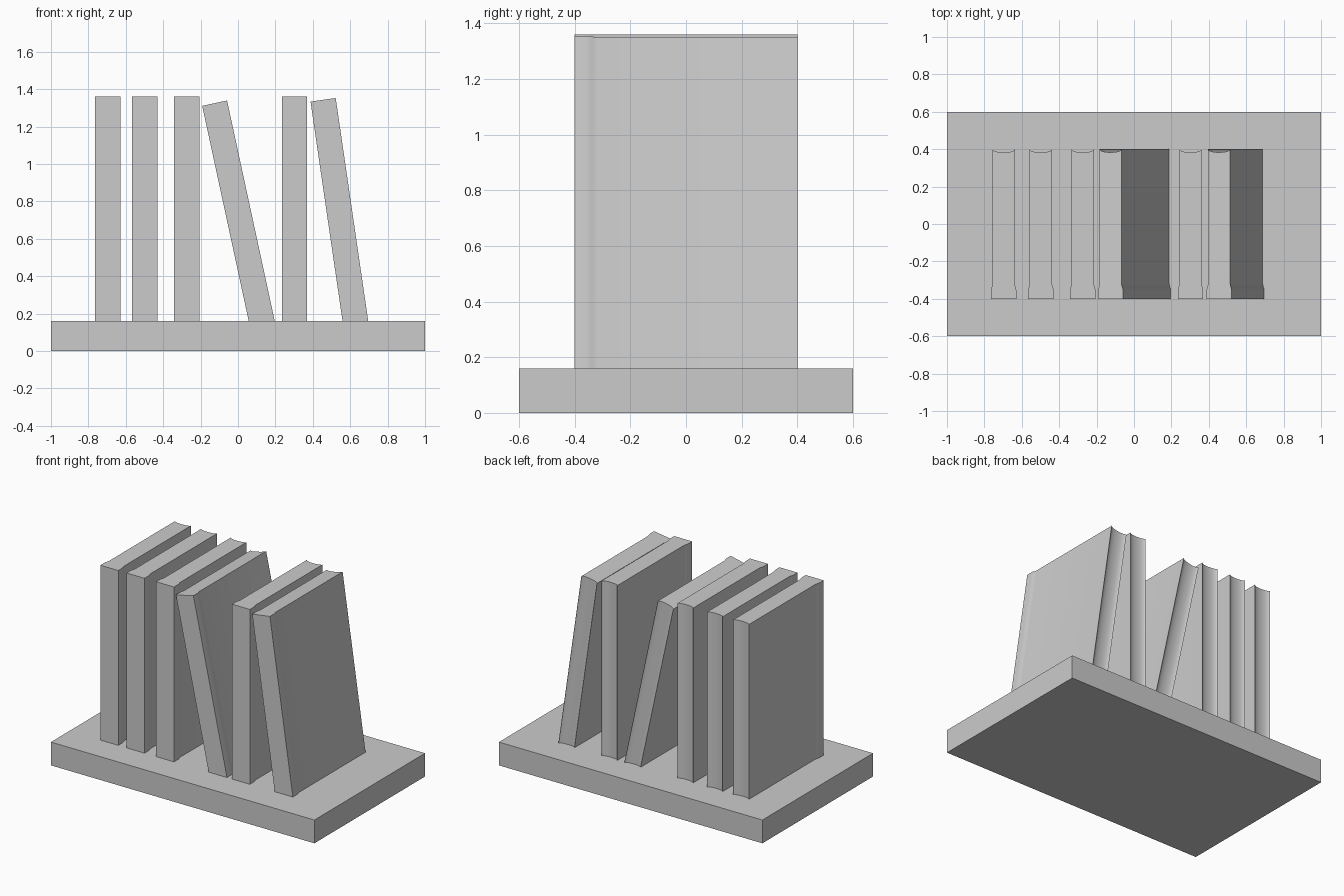
import bpy, bmesh, math

if "Cube" in bpy.data.objects:
    bpy.data.objects.remove(bpy.data.objects["Cube"])


def add_mesh(name, bm):
    bmesh.ops.recalc_face_normals(bm, faces=bm.faces)
    mesh = bpy.data.meshes.new(name)
    bm.to_mesh(mesh)
    bm.free()
    ob = bpy.data.objects.new(name, mesh)
    bpy.context.collection.objects.link(ob)
    return ob


# base slab
bm = bmesh.new()
bmesh.ops.create_cube(bm, size=1)
for v in bm.verts:
    v.co.x *= 2.0
    v.co.y *= 1.2
    v.co.z = (v.co.z + 0.5) * 0.16
add_mesh("base", bm)


def book_outline():
    # right half: wide spine at the front, narrowing into the cover
    half = [(0.068, -0.4), (0.068, -0.355), (0.066, -0.343),
            (0.062, -0.332), (0.06, -0.32), (0.06, 0.4)]
    # concave page edge at the back, between the cover edges
    steps = 10
    cove = []
    for i in range(1, steps):
        a = math.pi * i / steps
        cove.append((0.06 * math.cos(a), 0.4 - 0.017 * math.sin(a)))
    return half + cove + [(-x, y) for x, y in reversed(half)]


def book(name, x, z, lean, length):
    # hung from its top centre (x, z) and tilted about y
    bm = bmesh.new()
    low = bm.faces.new([bm.verts.new((px, py, -length)) for px, py in book_outline()])
    up = bmesh.ops.extrude_face_region(bm, geom=[low], use_keep_orig=True)["geom"]
    for v in up:
        if isinstance(v, bmesh.types.BMVert):
            v.co.z = 0
    ob = add_mesh(name, bm)
    ob.location = (x, 0, z)
    ob.rotation_euler.y = -math.radians(lean)
    bpy.ops.object.select_all(action='DESELECT')
    ob.select_set(True)
    bpy.context.view_layer.objects.active = ob
    bpy.ops.object.shade_smooth_by_angle(angle=math.radians(30))


# upright books
for i, x in enumerate((-0.697, -0.498, -0.274, 0.302)):
    book(f"upright_book_{i + 1}", x, 1.36, 0, 1.2)

# leaning books, feet sunk slightly into the base
book("leaning_book_1", -0.125, 1.325, 12.2, 1.215)
book("leaning_book_2", 0.455, 1.343, 8.3, 1.21)
